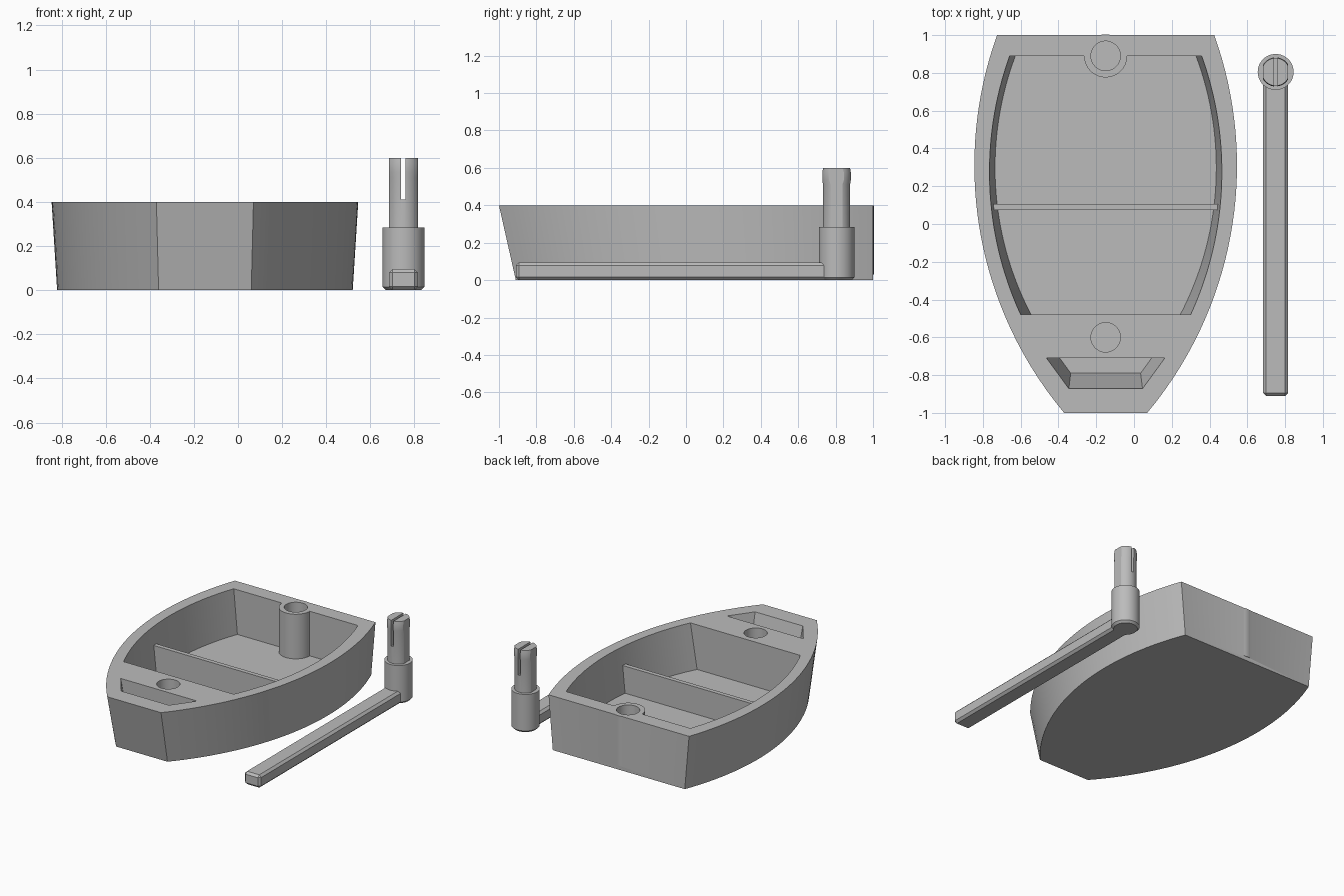
import bpy, bmesh, math
from mathutils import Vector

if "Cube" in bpy.data.objects:
    bpy.data.objects.remove(bpy.data.objects["Cube"])

grey = bpy.data.materials.new("grey")
grey.diffuse_color = (0.5, 0.5, 0.5, 1)
grey.use_nodes = True
grey.node_tree.nodes["Principled BSDF"].inputs["Base Color"].default_value = grey.diffuse_color
CX = -0.15                 # hull centre line
OX, OY = 0.75, 0.805       # tiller post centre
FLOOR = 0.07


def add(name, bm):
    bmesh.ops.recalc_face_normals(bm, faces=bm.faces)
    me = bpy.data.meshes.new(name)
    bm.to_mesh(me)
    bm.free()
    ob = bpy.data.objects.new(name, me)
    bpy.context.collection.objects.link(ob)
    me.materials.append(grey)
    return ob


def loft(name, rings):
    """Closed solid through rings with equal point counts."""
    bm = bmesh.new()
    vs = [[bm.verts.new(p) for p in r] for r in rings]
    n = len(vs[0])
    for a, b in zip(vs, vs[1:]):
        for i in range(n):
            j = (i + 1) % n
            bm.faces.new((a[i], a[j], b[j], b[i]))
    bm.faces.new(vs[0])
    bm.faces.new(vs[-1])
    return add(name, bm)


def box(name, x0, x1, y0, y1, z0, z1):
    pts = [(x0, y0), (x1, y0), (x1, y1), (x0, y1)]
    return loft(name, [[(x, y, z) for x, y in pts] for z in (z0, z1)])


def lathe(name, x, y, profile, n=64):
    return loft(name, [[(x + r * math.cos(2 * math.pi * i / n),
                         y + r * math.sin(2 * math.pi * i / n), z)
                        for i in range(n)] for r, z in profile])


def outline(bow, mid, stern, z, n=32):
    """Hull outline whose sides are arcs through three (y, half width) points."""
    (x1, y1), (x2, y2), (x3, y3) = bow, mid, stern
    d = 2 * (x1 * (y2 - y3) + x2 * (y3 - y1) + x3 * (y1 - y2))
    s1, s2, s3 = (x * x + y * y for x, y in (bow, mid, stern))
    c = Vector(((s1 * (y2 - y3) + s2 * (y3 - y1) + s3 * (y1 - y2)) / d,
                (s1 * (x3 - x2) + s2 * (x1 - x3) + s3 * (x2 - x1)) / d))
    r = (Vector(bow) - c).length
    side = []
    for i in range(n + 1):
        y = x1 + (x3 - x1) * i / n
        side.append((y, c.y + math.sqrt(r * r - (y - c.x) ** 2)))
    return ([(CX + w, y, z) for y, w in side] +
            [(CX - w, y, z) for y, w in reversed(side)])


def boolean(ob, cutter, op='DIFFERENCE'):
    m = ob.modifiers.new(op.lower(), 'BOOLEAN')
    m.operation, m.solver, m.object = op, 'EXACT', cutter
    bpy.context.view_layer.objects.active = ob
    bpy.ops.object.modifier_apply(modifier=m.name)
    bpy.data.objects.remove(cutter, do_unlink=True)


# Hull: flared sides, raked bow, upright stern
hull = loft("hull", [
    outline((-0.91, 0.21), (0.28, 0.67), (1, 0.54), 0),
    outline((-1, 0.22), (0.28, 0.695), (1, 0.575), 0.4)])

# Main cavity, continued a little above the rim
boolean(hull, loft("cavity", [
    outline((-0.48, 0.395), (0.25, 0.585), (0.89, 0.478), FLOOR),
    outline((-0.48, 0.45), (0.25, 0.615), (0.89, 0.508), 0.4),
    outline((-0.48, 0.45), (0.25, 0.615), (0.89, 0.508), 0.45)]))


# Bow locker
def locker(back, front, y, z):
    return [(CX - back, -0.71, z), (CX - front, y, z),
            (CX + front, y, z), (CX + back, -0.71, z)]


boolean(hull, loft("locker", [locker(0.243, 0.185, -0.79, FLOOR),
                              locker(0.313, 0.195, -0.872, 0.4),
                              locker(0.313, 0.195, -0.872, 0.45)]))

# Stern socket tube and seat board joined to the hull
boolean(hull, lathe("tube", CX, 0.89, [(0.114, 0.03), (0.114, 0.4)]), 'UNION')
boolean(hull, box("seat_board", CX - 0.61, CX + 0.61, 0.074, 0.106, 0.04, 0.27), 'UNION')

# Socket holes at stern and bow
for y in (0.89, -0.6):
    boolean(hull, lathe("hole", CX, y, [(0.078, FLOOR), (0.078, 0.5)]))

# Tiller post collar
collar = lathe("post_collar", OX, OY, [(0.08, 0), (0.095, 0.015), (0.095, 0.285)])

# Peg with a swollen tip, flattened sides and a split
peg = lathe("post_peg", OX, OY, [(0.073, 0.27), (0.073, 0.51), (0.077, 0.535),
                                 (0.077, 0.575), (0.073, 0.6)])
boolean(peg, box("flats", OX - 0.066, OX + 0.066, 0, 2, 0, 1), 'INTERSECT')
boolean(peg, box("split", OX - 0.01, OX + 0.01, 0, 2, 0.41, 1))

# Tiller bar with chamfered edges
bar = box("tiller_bar", OX - 0.066, OX + 0.066, -0.91, OY - 0.04, 0, 0.095)
bev = bar.modifiers.new("chamfer", 'BEVEL')
bev.width, bev.segments = 0.016, 1

# Smooth the curved sides, keep edges sharp
for ob in (hull, collar, peg):
    bpy.ops.object.select_all(action='DESELECT')
    ob.select_set(True)
    bpy.context.view_layer.objects.active = ob
    bpy.ops.object.shade_smooth_by_angle(angle=math.radians(25))
